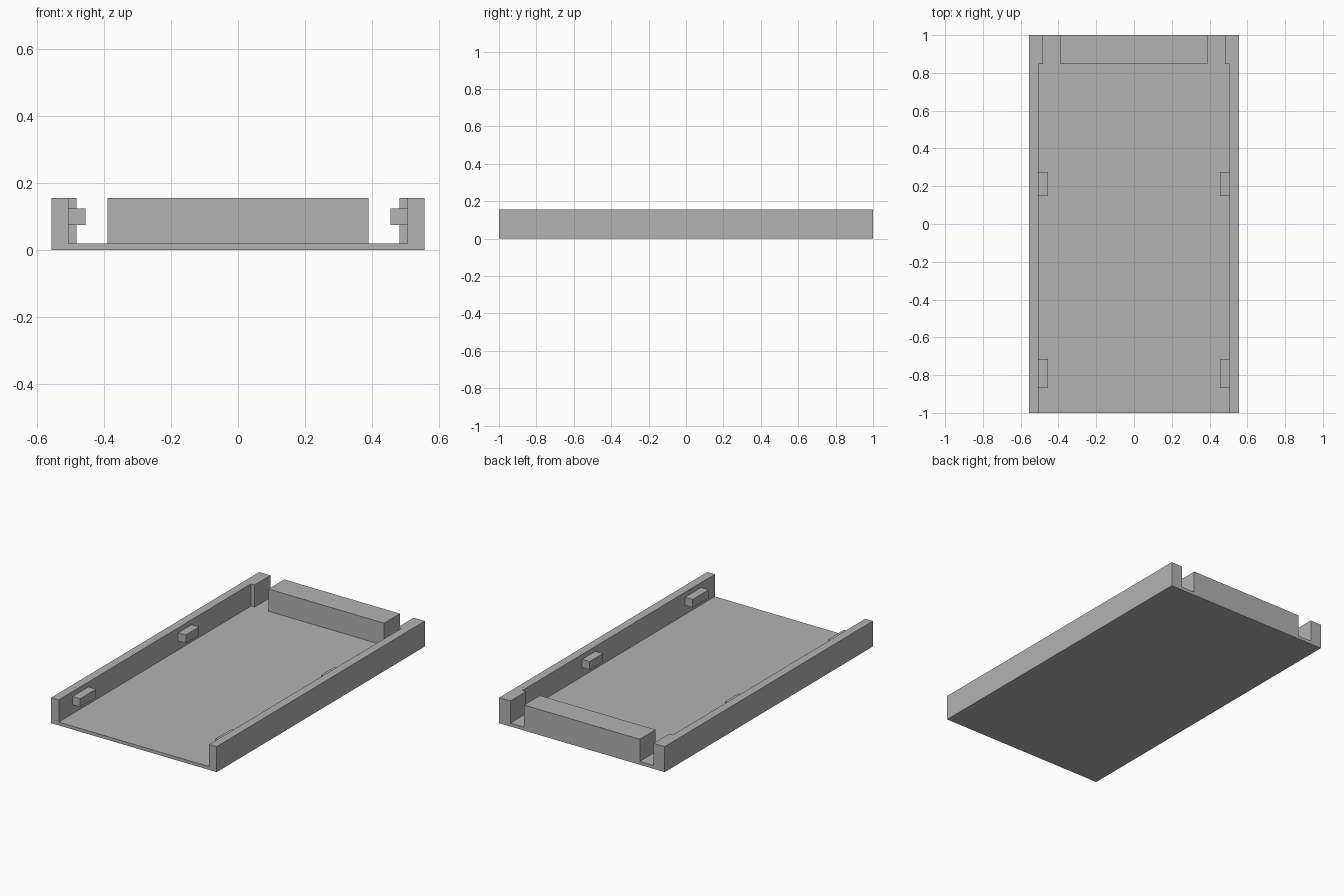
import bpy
import bmesh

if "Cube" in bpy.data.objects:
    bpy.data.objects.remove(bpy.data.objects["Cube"], do_unlink=True)

# Key dimensions
HALF_W, HALF_L = 0.557, 1.0
FLOOR, TOP = 0.02, 0.155
WALL_IN, POST_IN, CLIP_IN, BLOCK_X = 0.506, 0.482, 0.455, 0.389
POST_Y = 0.848

grey = bpy.data.materials.new("matte grey")
grey.use_nodes = True
colour = (0.448, 0.448, 0.448, 1.0)
grey.diffuse_color = colour
grey.node_tree.nodes["Principled BSDF"].inputs["Base Color"].default_value = colour


def prism(name, outline, z0, z1):
    """Extrude a plan outline from z0 up to z1."""
    bm = bmesh.new()
    base = bm.faces.new([bm.verts.new((x, y, z0)) for x, y in outline])
    grown = bmesh.ops.extrude_face_region(bm, geom=[base])["geom"]
    verts = [v for v in grown if isinstance(v, bmesh.types.BMVert)]
    bmesh.ops.translate(bm, verts=verts, vec=(0, 0, z1 - z0))
    bmesh.ops.recalc_face_normals(bm, faces=bm.faces)
    mesh = bpy.data.meshes.new(name)
    bm.to_mesh(mesh)
    bm.free()
    mesh.materials.append(grey)
    obj = bpy.data.objects.new(name, mesh)
    bpy.context.collection.objects.link(obj)
    return obj


def box(name, x0, x1, y0, y1, z0, z1):
    return prism(name, [(x0, y0), (x1, y0), (x1, y1), (x0, y1)], z0, z1)


# Floor plate and rear block
box("floor_plate", -HALF_W, HALF_W, -HALF_L, HALF_L, 0, FLOOR)
box("rear_block", -BLOCK_X, BLOCK_X, POST_Y, HALF_L, FLOOR, TOP)

# Side walls, thicker at the rear end, with two retaining clips each
wall_plan = [(HALF_W, -HALF_L), (HALF_W, HALF_L), (POST_IN, HALF_L),
             (POST_IN, POST_Y), (WALL_IN, POST_Y), (WALL_IN, -HALF_L)]
clips = {"front": (-0.868, -0.714), "rear": (0.148, 0.276)}
for side, s in (("left", 1), ("right", -1)):
    prism(side + "_wall", [(s * x, y) for x, y in wall_plan], FLOOR, TOP)
    for place, (y0, y1) in clips.items():
        box(f"{side}_{place}_clip", s * WALL_IN, s * CLIP_IN, y0, y1, 0.075, 0.125)
